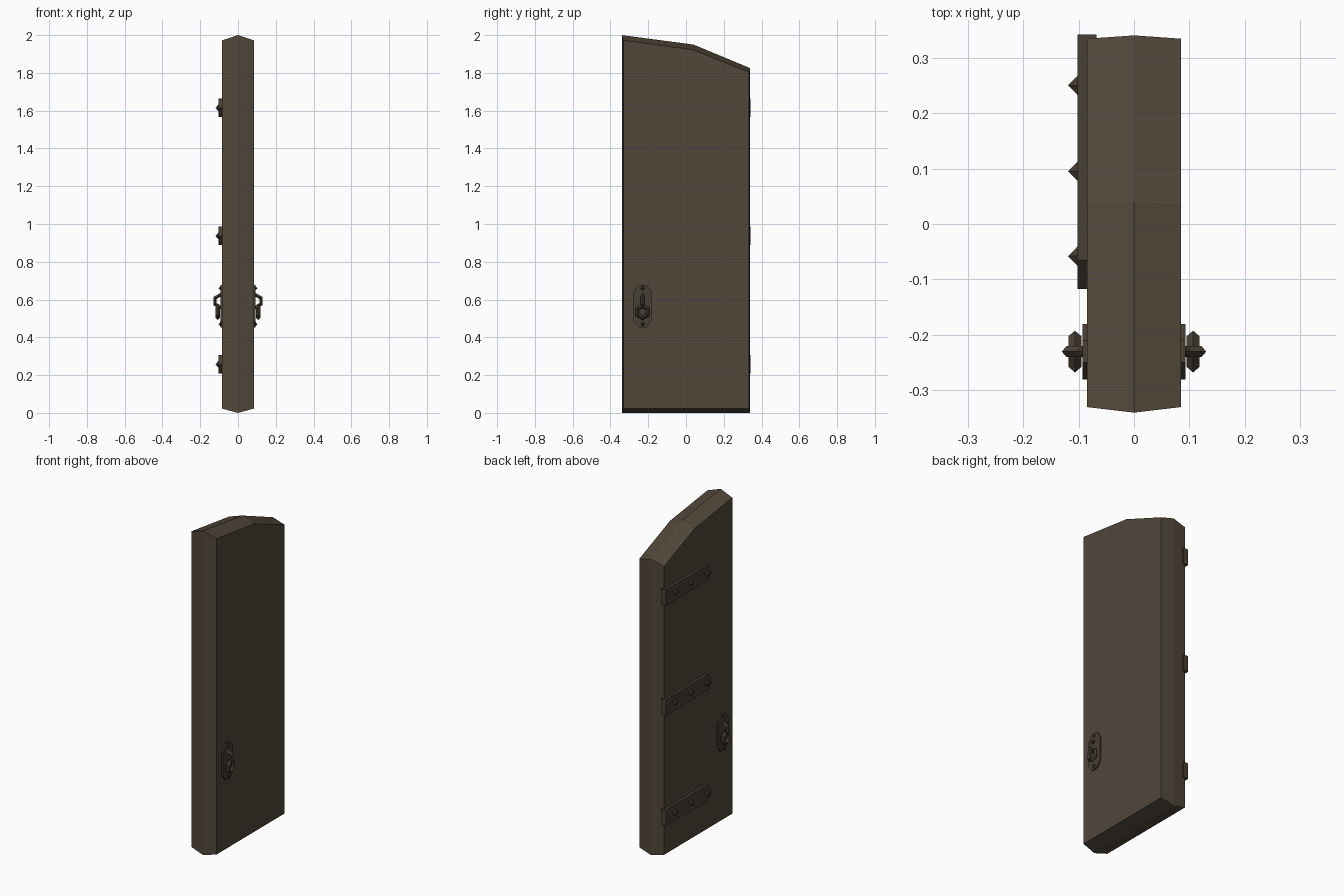
import bpy, math
from mathutils import Matrix, Vector

if "Cube" in bpy.data.objects:
    bpy.data.objects.remove(bpy.data.objects["Cube"])


def material(name, rgb):
    m = bpy.data.materials.new(name)
    m.diffuse_color = (*rgb, 1)
    m.use_nodes = True
    m.node_tree.nodes["Principled BSDF"].inputs["Base Color"].default_value = m.diffuse_color
    return m


WOOD = material("dark brown wood", (0.082, 0.062, 0.042))
IRON = material("dark iron", (0.063, 0.050, 0.034))


def add_mesh(name, verts, faces, mat):
    me = bpy.data.meshes.new(name)
    me.from_pydata(verts, [], faces)
    me.materials.append(mat)
    ob = bpy.data.objects.new(name, me)
    bpy.context.collection.objects.link(ob)
    bpy.context.view_layer.objects.active = ob
    ob.select_set(True)
    bpy.ops.object.mode_set(mode='EDIT')
    bpy.ops.mesh.select_all(action='SELECT')
    bpy.ops.mesh.normals_make_consistent(inside=False)
    bpy.ops.object.mode_set(mode='OBJECT')
    ob.select_set(False)
    return ob


def loft(name, loops, mat):
    """Skin equal-length (y, z) outlines placed at given x, with end caps."""
    n = len(loops[0][1])
    verts = [(x, y, z) for x, loop in loops for y, z in loop]
    faces = [tuple(range(n)), tuple(range(len(verts) - n, len(verts)))]
    for k in range(len(loops) - 1):
        for i in range(n):
            j = (i + 1) % n
            faces.append((k * n + i, k * n + j, (k + 1) * n + j, (k + 1) * n + i))
    return add_mesh(name, verts, faces, mat)


def rivet(name, x, y, z, side, r=0.02, h=0.017):
    """Pointed six-sided nail head facing +x or -x."""
    ring = [(x, y + r * math.sin(i * math.pi / 3), z + r * math.cos(i * math.pi / 3))
            for i in range(6)]
    faces = [(i, (i + 1) % 6, 6) for i in range(6)] + [tuple(range(6))]
    return add_mesh(name, ring + [(x + side * h, y, z)], faces, IRON)


def hex_ring(name, centre, u, v, major, minor, start):
    """Six-sided ring with a diamond section, lying in the u-v plane."""
    c, u, v = Vector(centre), Vector(u), Vector(v)
    w = u.cross(v)
    verts, faces = [], []
    for i in range(6):
        a = start + i * math.pi / 3
        d = u * math.cos(a) + v * math.sin(a)
        for k in range(4):
            b = k * math.pi / 2
            verts.append(tuple(c + d * (major + minor * math.cos(b)) + w * minor * math.sin(b)))
            faces.append((i * 4 + k, i * 4 + (k + 1) % 4,
                          (i + 1) % 6 * 4 + (k + 1) % 4, (i + 1) % 6 * 4 + k))
    return add_mesh(name, verts, faces, IRON)


# Door leaf: full outline in the middle, slightly smaller on both faces
full = [(-0.34, 0), (0.34, 0), (0.34, 1.825), (0.04, 1.95), (-0.34, 2.0)]
inset = [(-0.33, 0.023), (0.334, 0.023), (0.334, 1.803), (0.035, 1.923), (-0.33, 1.972)]
loft("door_leaf", [(-0.085, inset), (0, full), (0.085, inset)], WOOD)

# Hinge straps on the -x face, wrapped around the +y edge, with nail heads
for i, z in enumerate((0.257, 0.937, 1.615)):
    h = 0.049
    strap = [(0.342, z - h), (0.342, z + h), (-0.065, z + h), (-0.117, z), (-0.065, z - h)]
    loft(f"hinge_strap_{i}", [(-0.102, strap), (-0.08, strap)], IRON)
    wrap = [(0.325, z - h), (0.342, z - h), (0.342, z + h), (0.325, z + h)]
    loft(f"hinge_wrap_{i}", [(-0.09, wrap), (-0.068, wrap)], IRON)
    for k, y in enumerate((0.25, 0.095, -0.058)):
        rivet(f"hinge_nail_{i}_{k}", -0.102, y, z, -1)

# Handles on both faces: back plate, nails, staple and hanging ring
for side, tag in ((1, "right"), (-1, "left")):
    y0, z0 = -0.23, 0.565
    plate = [(y0 + a * sa, z0 + b * sb) for a, b, sa, sb in (
        (0.05, 0.075, 1, -1), (0.05, 0.075, 1, 1), (0.02, 0.113, 1, 1), (0.02, 0.113, -1, 1),
        (0.05, 0.075, -1, 1), (0.05, 0.075, -1, -1), (0.02, 0.113, -1, -1), (0.02, 0.113, 1, -1))]
    loft(f"handle_plate_{tag}", [(side * 0.08, plate), (side * 0.093, plate)], IRON)
    for k, z in enumerate((0.66, 0.47)):
        rivet(f"handle_nail_{tag}_{k}", side * 0.093, y0, z, side, 0.011, 0.01)
    hex_ring(f"handle_staple_{tag}", (side * 0.093, y0, 0.592),
             (1, 0, 0), (0, 0, 1), 0.033, 0.010, math.pi / 6)
    hex_ring(f"handle_ring_{tag}", (side * 0.1065, y0, 0.535),
             (0, 1, 0), (0, 0, 1), 0.032, 0.0115, math.pi / 6)
